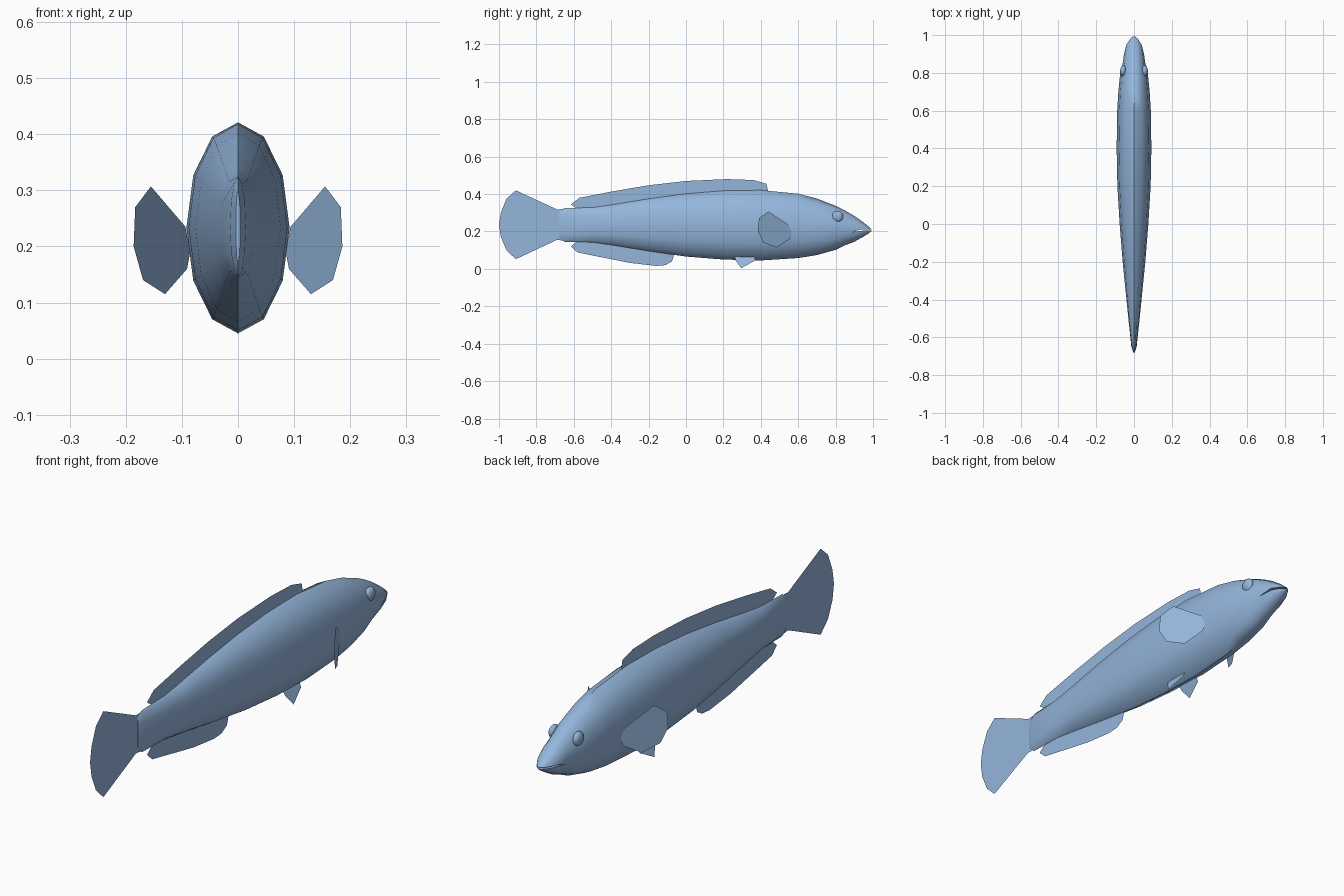
import bpy, bmesh, math
from mathutils import Vector

cube = bpy.data.objects.get("Cube")
if cube:
    bpy.data.objects.remove(cube, do_unlink=True)

# One flat colour for the whole fish
blue = bpy.data.materials.new("soft_blue")
blue.use_nodes = True
blue.diffuse_color = (0.30, 0.47, 0.72, 1)
blue.node_tree.nodes["Principled BSDF"].inputs["Base Color"].default_value = blue.diffuse_color


def add_object(name, bm):
    """Turn a bmesh into a coloured object."""
    mesh = bpy.data.meshes.new(name)
    bm.to_mesh(mesh)
    bm.free()
    mesh.materials.append(blue)
    obj = bpy.data.objects.new(name, mesh)
    bpy.context.collection.objects.link(obj)
    return obj


def smooth(obj, degrees):
    bpy.ops.object.select_all(action="DESELECT")
    obj.select_set(True)
    bpy.context.view_layer.objects.active = obj
    bpy.ops.object.shade_smooth_by_angle(angle=math.radians(degrees))


def loft(name, stations, sides):
    """Skin elliptical rings given as (y, bottom, top, half width)."""
    bm = bmesh.new()
    rings = []
    for y, bottom, top, half_width in stations:
        middle, half_height = (top + bottom) / 2, (top - bottom) / 2
        ring = []
        for i in range(sides):
            angle = math.tau * i / sides
            ring.append(bm.verts.new((half_width * math.cos(angle), y,
                                      middle + half_height * math.sin(angle))))
        rings.append(ring)
    for a, b in zip(rings, rings[1:]):
        for i in range(sides):
            j = (i + 1) % sides
            bm.faces.new((a[i], a[j], b[j], b[i]))
    bm.faces.new(rings[0])
    bm.faces.new(rings[-1])
    bmesh.ops.recalc_face_normals(bm, faces=bm.faces)
    return add_object(name, bm)


def flat_fin(name, outline, x_rule=lambda y, z: 0):
    """Single sheet fin drawn in the side plane; x_rule tilts it outward."""
    bm = bmesh.new()
    bm.faces.new([bm.verts.new((x_rule(y, z), y, z)) for y, z in outline])
    return add_object(name, bm)


# Body, from tail stalk to snout
body = loft("body", [
    (-0.68, 0.17, 0.30, 0.004), (-0.65, 0.145, 0.325, 0.014),
    (-0.5, 0.142, 0.328, 0.03), (-0.4, 0.128, 0.342, 0.04),
    (-0.2, 0.095, 0.375, 0.06), (0, 0.066, 0.402, 0.076),
    (0.2, 0.05, 0.418, 0.088), (0.4, 0.045, 0.421, 0.092),
    (0.6, 0.058, 0.402, 0.089), (0.7, 0.074, 0.376, 0.083),
    (0.8, 0.102, 0.337, 0.073), (0.85, 0.126, 0.312, 0.06),
    (0.9, 0.145, 0.283, 0.053), (0.95, 0.173, 0.248, 0.04),
    (0.98, 0.192, 0.223, 0.022), (0.993, 0.203, 0.212, 0.006),
], 12)

# Mouth slit, cut as a thin wedge through the snout
bm = bmesh.new()
slit = [(1.1, 0.209), (0.94, 0.212), (0.88, 0.196), (0.94, 0.204), (1.1, 0.205)]
face = bm.faces.new([bm.verts.new((-0.2, y, z)) for y, z in slit])
side = bmesh.ops.extrude_face_region(bm, geom=[face])
moved = [v for v in side["geom"] if isinstance(v, bmesh.types.BMVert)]
bmesh.ops.translate(bm, verts=moved, vec=Vector((0.4, 0, 0)))
bmesh.ops.recalc_face_normals(bm, faces=bm.faces)
cutter = add_object("mouth_cutter", bm)
cutter.hide_render = True
cut = body.modifiers.new("mouth", "BOOLEAN")
cut.operation = "DIFFERENCE"
cut.solver = "EXACT"
cut.object = cutter
bpy.context.view_layer.objects.active = body
bpy.ops.object.modifier_apply(modifier=cut.name)
bpy.data.objects.remove(cutter, do_unlink=True)
smooth(body, 50)

# Fins on the centre line
flat_fin("dorsal_fin", [
    (0.44, 0.41), (0.43, 0.455), (0.36, 0.475), (0.22, 0.48), (0, 0.47),
    (-0.2, 0.447), (-0.4, 0.413), (-0.57, 0.38), (-0.615, 0.345),
    (-0.58, 0.32), (-0.4, 0.33), (0, 0.39)])
flat_fin("anal_fin", [
    (-0.06, 0.09), (-0.075, 0.04), (-0.11, 0.02), (-0.16, 0.016),
    (-0.3, 0.032), (-0.58, 0.088), (-0.615, 0.12), (-0.58, 0.15), (-0.4, 0.14)])
flat_fin("tail_fin", [
    (-0.64, 0.32), (-0.69, 0.318), (-0.91, 0.42), (-0.96, 0.375), (-0.99, 0.3),
    (-1, 0.235), (-0.99, 0.17), (-0.96, 0.1), (-0.91, 0.052), (-0.69, 0.155),
    (-0.64, 0.15)])

# Paired fins and eyes
for label, sign in (("left", 1), ("right", -1)):
    flat_fin(label + "_pectoral_fin", [
        (0.55, 0.235), (0.44, 0.307), (0.39, 0.27), (0.385, 0.2),
        (0.415, 0.14), (0.485, 0.115), (0.555, 0.16), (0.565, 0.19)],
        lambda y, z: sign * (0.088 + (0.56 - y) * 0.56))
    flat_fin(label + "_pelvic_fin", [
        (0.26, 0.065), (0.265, 0.045), (0.295, 0.004), (0.37, 0.045), (0.37, 0.065)],
        lambda y, z: sign * (0.033 + (0.06 - z) * 0.43))
    bm = bmesh.new()
    bmesh.ops.create_uvsphere(bm, u_segments=16, v_segments=10, radius=0.03)
    bmesh.ops.scale(bm, verts=bm.verts, vec=Vector((0.55, 1, 1)))
    bmesh.ops.translate(bm, verts=bm.verts, vec=Vector((sign * 0.057, 0.81, 0.28)))
    smooth(add_object(label + "_eye", bm), 60)
